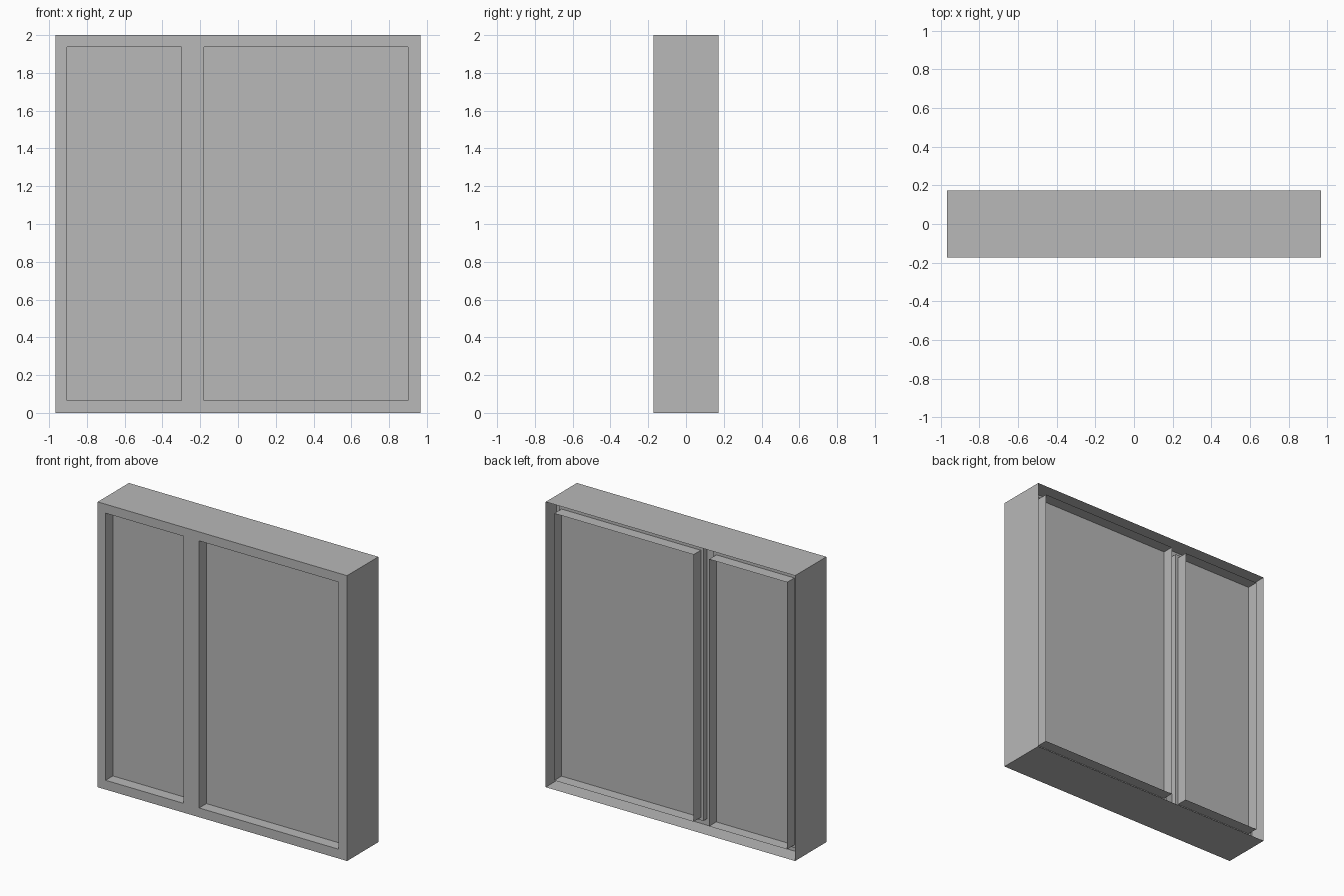
import bpy
import bmesh

cube = bpy.data.objects.get("Cube")
if cube:
    bpy.data.objects.remove(cube, do_unlink=True)

# Overall sizes
W, H, D = 0.967, 2.0, 0.173
RECESS = 0.08       # depth of the reveals on both sides
LIP = 0.02          # overlap of each panel behind the rear reveals
WEB = D - 0.12      # rear plane of the frame core
Z0, Z1 = 0.065, 1.937
OPENINGS = {"right": (-0.905, -0.30), "left": (-0.18, 0.90)}

grey = bpy.data.materials.new("neutral grey")
grey.use_nodes = True
grey.diffuse_color = (0.48, 0.48, 0.48, 1)
grey.node_tree.nodes["Principled BSDF"].inputs["Base Color"].default_value = grey.diffuse_color


def rect(bm, x0, x1, z0, z1, y):
    """Four corners of an upright rectangle, wound to face the front."""
    return [bm.verts.new(p) for p in
            ((x0, y, z0), (x1, y, z0), (x1, y, z1), (x0, y, z1))]


def bridge(bm, a, b, inward=False):
    """Join two rectangles, front one first, with four walls."""
    for i in range(4):
        j = (i + 1) % 4
        quad = [a[i], b[i], b[j], a[j]]
        bm.faces.new(quad if inward else quad[::-1])


def frame_plate(bm, y, back=False):
    """Flat sheet with both openings left out."""
    xs = sorted([-W, W] + [x for pair in OPENINGS.values() for x in pair])
    zs = [0, Z0, Z1, H]
    for i in range(len(xs) - 1):
        for k in range(len(zs) - 1):
            if k == 1 and i in (1, 3):
                continue
            corners = rect(bm, xs[i], xs[i + 1], zs[k], zs[k + 1], y)
            bm.faces.new(corners[::-1] if back else corners)


def finish(bm, name):
    bmesh.ops.remove_doubles(bm, verts=bm.verts[:], dist=0.0001)
    mesh = bpy.data.meshes.new(name)
    bm.to_mesh(mesh)
    bm.free()
    mesh.materials.append(grey)
    obj = bpy.data.objects.new(name, mesh)
    bpy.context.collection.objects.link(obj)
    return obj


# Outer casing, open at the back, with the front face and inner core plane
bm = bmesh.new()
bridge(bm, rect(bm, -W, W, 0, H, -D), rect(bm, -W, W, 0, H, D))
frame_plate(bm, -D)
frame_plate(bm, WEB, back=True)
finish(bm, "outer_frame")

for side, (x0, x1) in OPENINGS.items():
    # Front reveal and the panel face at its bottom
    bm = bmesh.new()
    inner = rect(bm, x0, x1, Z0, Z1, -D + RECESS)
    bridge(bm, rect(bm, x0, x1, Z0, Z1, -D), inner, inward=True)
    bm.faces.new(inner)
    finish(bm, side + "_front_panel")

    # Rear panel slab, slightly larger than its opening
    bm = bmesh.new()
    big = (x0 - LIP, x1 + LIP, Z0 - LIP, Z1 + LIP)
    front, rear = rect(bm, *big, WEB), rect(bm, *big, D - RECESS)
    bridge(bm, front, rear)
    bm.faces.new(rear[::-1])
    finish(bm, side + "_rear_panel")

    # Thin rear reveal standing out from the slab
    bm = bmesh.new()
    bridge(bm, rect(bm, x0, x1, Z0, Z1, D - RECESS), rect(bm, x0, x1, Z0, Z1, D))
    finish(bm, side + "_rear_reveal")
